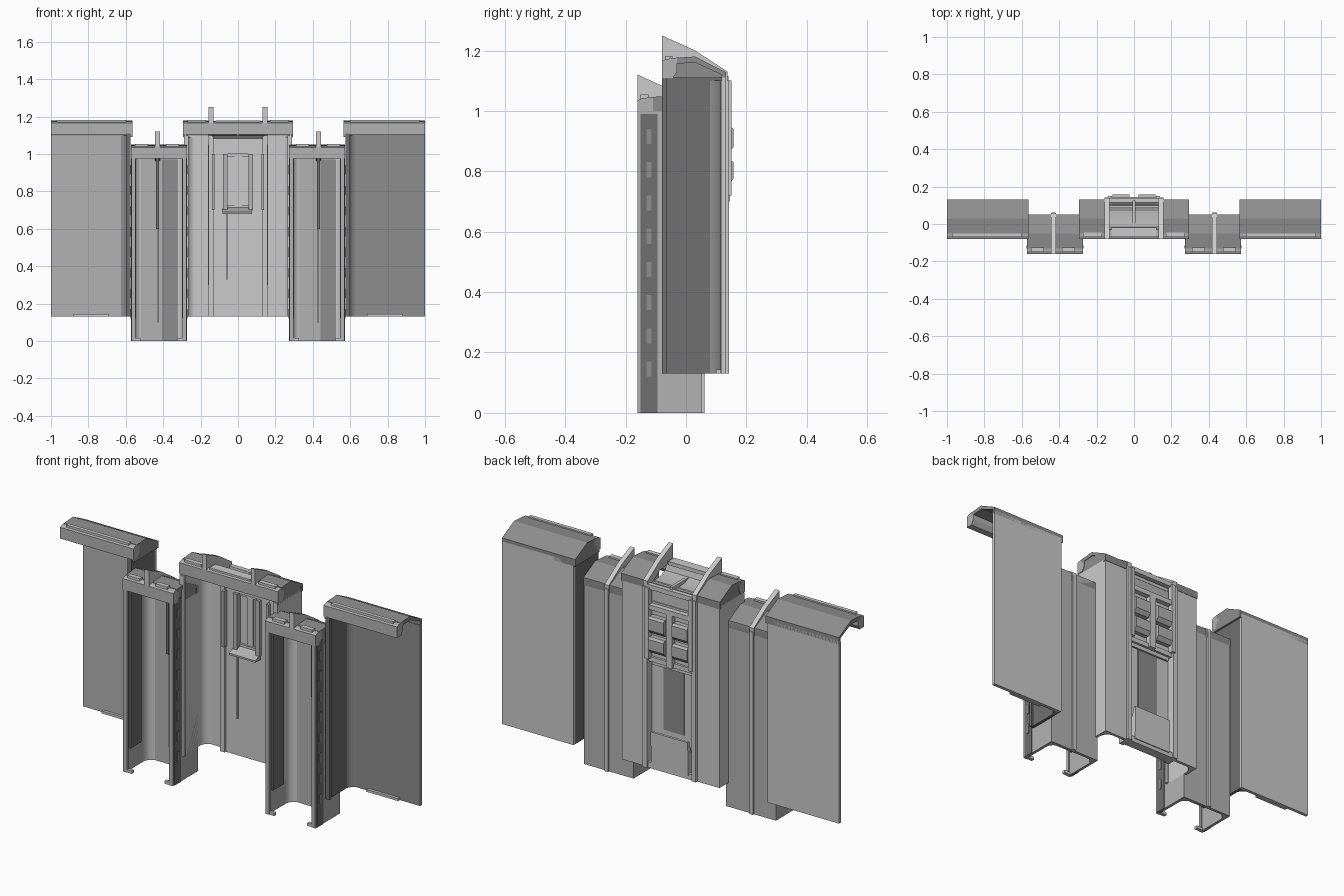
import bpy, bmesh
from math import cos, sin, pi
from mathutils import Vector

if "Cube" in bpy.data.objects:
    bpy.data.objects.remove(bpy.data.objects["Cube"])


def grey(name, v):
    m = bpy.data.materials.new(name)
    m.diffuse_color = (v, v, v, 1)
    m.use_nodes = True
    m.node_tree.nodes["Principled BSDF"].inputs["Base Color"].default_value = m.diffuse_color
    return m


DARK, DEEP, MID = grey("dark_grey", .16), grey("deep_grey", .27), grey("mid_grey", .45)


def prism(name, pts, a, b, axis='z', smooth=False, mat=None):
    """Extrude a 2D outline from a to b: (x,y) outlines along z, (y,z) outlines along x."""
    bm = bmesh.new()
    place = (lambda p, h: (p[0], p[1], h)) if axis == 'z' else (lambda p, h: (h, p[0], p[1]))
    lo = [bm.verts.new(place(p, a)) for p in pts]
    hi = [bm.verts.new(place(p, b)) for p in pts]
    n = len(pts)
    bm.faces.new(lo)
    bm.faces.new(hi)
    for i in range(n):
        j = (i + 1) % n
        bm.faces.new((lo[i], lo[j], hi[j], hi[i]))
    bmesh.ops.recalc_face_normals(bm, faces=bm.faces)
    me = bpy.data.meshes.new(name)
    bm.to_mesh(me)
    bm.free()
    if mat:
        me.materials.append(mat)
    ob = bpy.data.objects.new(name, me)
    bpy.context.collection.objects.link(ob)
    if smooth:
        bpy.ops.object.select_all(action='DESELECT')
        bpy.context.view_layer.objects.active = ob
        ob.select_set(True)
        bpy.ops.object.shade_smooth_by_angle()
    return ob


def box(name, x0, x1, y0, y1, z0, z1, mat=None):
    return prism(name, [(x0, y0), (x1, y0), (x1, y1), (x0, y1)], z0, z1, mat=mat)


def ribbon(name, path, t, z0, z1, mat=None):
    """Bent wall: plan path thickened to its left by t."""
    p = [Vector(v) for v in path]
    d = [(p[i + 1] - p[i]).normalized() for i in range(len(p) - 1)]
    nrm = [Vector((-v.y, v.x)) for v in d]
    off = []
    for i, v in enumerate(p):
        n0, n1 = nrm[max(i - 1, 0)], nrm[min(i, len(nrm) - 1)]
        off.append(v + (n0 + n1) * (t / (1 + n0.dot(n1))))
    return prism(name, [tuple(v) for v in p + off[::-1]], z0, z1, mat=mat)


def cove(name, x, y, s, r, z0, z1, mat=None):
    """Concave fillet filling an inside back corner."""
    arc = [(x + s * r * (1 - cos(a)), y - r * (1 - sin(a)))
           for a in [i * pi / 16 for i in range(9)]]
    return prism(name, [(x, y)] + arc[::-1], z0, z1, smooth=True, mat=mat)


# Shared roof sections, in (y, z) of the tall wall
NOSE = [(-.08, 1.105), (-.08, 1.165), (-.065, 1.172), (-.03, 1.175), (-.03, 1.13), (-.045, 1.105)]
ROOF = [(-.05, 1.175), (.03, 1.18), (.132, 1.128), (.132, 1.09), (.118, 1.09), (.118, 1.12),
        (.03, 1.16), (-.05, 1.155)]
GABLE = [(-.075, 1.09), (-.075, 1.165), (.03, 1.175), (.13, 1.125), (.13, 1.09)]
FIN = [(-.08, 1.16), (-.08, 1.25), (.03, 1.2), (.138, 1.13), (.138, 1.08), (.03, 1.15)]


def shift(pts, dy, dz):
    return [(y + dy, z + dz) for y, z in pts]


def roof(label, x0, x1, dy=0, dz=0, slope=True):
    prism(label + "_cornice", shift(NOSE, dy, dz), x0, x1, 'x', mat=MID)
    if slope:
        prism(label + "_sloped_roof", shift(ROOF, dy, dz), x0, x1, 'x', mat=DEEP)


def fin(label, x, dy=0, dz=0, w=.026):
    prism(label + "_roof_fin", shift(FIN, dy, dz), x - w / 2, x + w / 2, 'x')


T = .015
for s in (-1, 1):
    # Side panel: flat sheet with a dark return wall and cornice
    a, b = sorted((s * .575, s))
    box("side_panel", a, b, .119, .132, .13, 1.11)
    box("side_panel_face", a, b, .115, .119, .13, 1.1, DEEP if s > 0 else MID)
    ribbon("side_return_wall", [(s * .6, -.08), (s * .575, -.08), (s * .575, .12)],
           -T * s, .13, 1.11, DARK)
    cove("side_panel_cove", s * .588, .117, s, .05, .13, 1.1, DEEP)
    a, b = sorted((s * .565, s))
    roof("side", a, b)
    prism("side_gable", GABLE, *sorted((s * .565, s * .58)), 'x', mat=DEEP)
    box("side_foot", *sorted((s * .69, s * .88)), .1, .125, .13, .143)
    box("side_top_rail", *sorted((s * .6, s * .97)), -.07, -.05, 1.165, 1.182)

    # Front pillar: U channel, open at the front and bottom
    l, r = s * .4225 - .1475, s * .4225 + .1475
    m = s * .43
    ribbon("pillar_channel", [(l + .022, -.16), (l, -.16), (l, .052), (r, .052),
                              (r, -.16), (r - .022, -.16)], -T, 0, 1.0, MID)
    for x, k in ((l, 1), (r, -1)):
        cove("pillar_cove", x + k * T, .038, k, .045, 0, .98)
        box("pillar_side_strip", *sorted((x - k * .003, x + k * .01)), -.15, -.095, 0, .99, DARK)
        prism("pillar_gable", shift(GABLE, -.08, -.13), *sorted((x, x + k * T)), 'x', mat=DEEP)
        box("pillar_inner_strip", *sorted((x + k * T, x + k * .025)), -.13, -.04, .12, .97, DARK)
        box("pillar_foot", *sorted((x, x + k * .05)), -.158, -.14, 0, .015)
        for i in range(8):
            z = .12 + i * .11
            box("pillar_side_clip", *sorted((x - k * .006, x)), -.13, -.115, z, z + .05, DEEP)
        box("pillar_cap_bracket", *sorted((x, x + k * .03)), -.155, -.06, .975, 1.0)
    roof("pillar", l - .003, r + .003, -.08, -.13)
    fin("pillar", m, -.08, -.13)
    box("pillar_front_conduit", m - .008, m + .008, .015, .04, .6, 1.0, DARK)
    box("pillar_thin_conduit", m - .004, m + .004, .025, .04, .1, .6)
    box("pillar_back_rib", m - .01, m + .01, .05, .062, 0, .98)
    # Slanted dark facing on the right half of each pillar recess
    x = l + .165
    prism("pillar_slant_facing", [(.034, 0), (.036, 0), (.036, .97), (.034, .97)],
          x, x + .085, 'x', mat=DEEP)
    for x in (m - .085, m + .08):
        box("pillar_cap_block", x - .035, x + .035, -.15, -.125, 1.035, 1.054)

    # Centre bay wing: outer return wall and back sheet
    ribbon("centre_wing", [(s * .265, -.08), (s * .29, -.08), (s * .29, .13), (s * .14, .13)],
           T * s, .13, 1.1)
    cove("centre_wing_cove", s * .276, .117, -s, .05, .13, 1.09)
    roof("centre_wing", *sorted((s * .14, s * .293)))
    prism("centre_gable", GABLE, *sorted((s * .275, s * .29)), 'x', mat=DEEP)
    fin("centre", s * .145)
    box("centre_back_rib", *sorted((s * .132, s * .158)), .075, .143, .13, 1.1)
    box("centre_rib_cover", *sorted((s * .118, s * .14)), .12, .15, .72, 1.1)
    box("centre_wing_strip", *sorted((s * .15, s * .16)), .095, .117, .3, 1.05)
    box("centre_cap_block", *sorted((s * .17, s * .27)), -.07, -.045, 1.165, 1.182)

    # Window jambs and raised bars of the middle panel
    box("middle_panel_jamb", *sorted((s * .08, s * .135)), .085, .1, .13, 1.02)
    box("window_bar", *sorted((s * .056, s * .08)), .07, .1, .7, 1.0, MID)
    box("outer_bar", *sorted((s * .125, s * .14)), .06, .09, .7, 1.0, MID)

    # Equipment boxes on the back of the middle bay
    bx = sorted((s * .025, s * .115))
    for z0, z1 in ((.86, .95), (.755, .84)):
        prism("back_equipment_box", [(.115, z0), (.14, z0), (.157, z0 + .02), (.157, z1 - .01),
                                     (.145, z1), (.115, z1)], *bx, 'x', mat=MID)

# Middle bay panel, window recess and sloping sill
box("middle_lower_panel", -.085, .085, .085, .1, .13, .7)
box("middle_upper_panel", -.14, .14, .085, .1, 1.0, 1.11)
box("window_back", -.12, .12, .108, .118, .68, 1.02)
prism("window_sill", [(.1, .715), (.04, .69), (.04, .68), (.1, .68)], -.082, .075, 'x', mat=MID)
box("back_centre_post", -.018, .018, .1, .145, .7, 1.0)
box("back_cross_bar", -.135, .135, .095, .145, .985, 1.01)
box("back_mid_bar", -.135, .135, .095, .13, .7, .725)
box("middle_conduit", -.064, -.056, .075, .09, .33, .7)
box("back_channel_facing", -.06, .06, .1, .104, .34, .7, DEEP)

# Lower hopper on the back of the middle bay
prism("back_hopper", [(.09, .15), (.14, .15), (.143, .33), (.13, .33), (.1, .22), (.09, .22)],
      -.11, .11, 'x')
box("back_base_bar", -.135, .135, .09, .135, .13, .16)

# Middle roof: cornice with a scooped tray behind it
roof("middle", -.14, .14, slope=False)
box("middle_cap_plate", -.12, .12, -.07, -.02, 1.16, 1.18)
prism("middle_roof_tray", [(-.035, 1.17), (-.015, 1.13), (.02, 1.115), (.075, 1.11), (.105, 1.08),
                           (.115, 1.0), (.1, 1.0), (.095, 1.07), (.07, 1.1), (.015, 1.105),
                           (-.025, 1.12), (-.05, 1.16)], -.135, .135, 'x', smooth=True, mat=MID)
box("middle_roof_rear_bar", -.135, .135, .115, .14, 1.09, 1.115)
box("middle_roof_divider", -.008, .008, -.02, .125, 1.1, 1.13)
